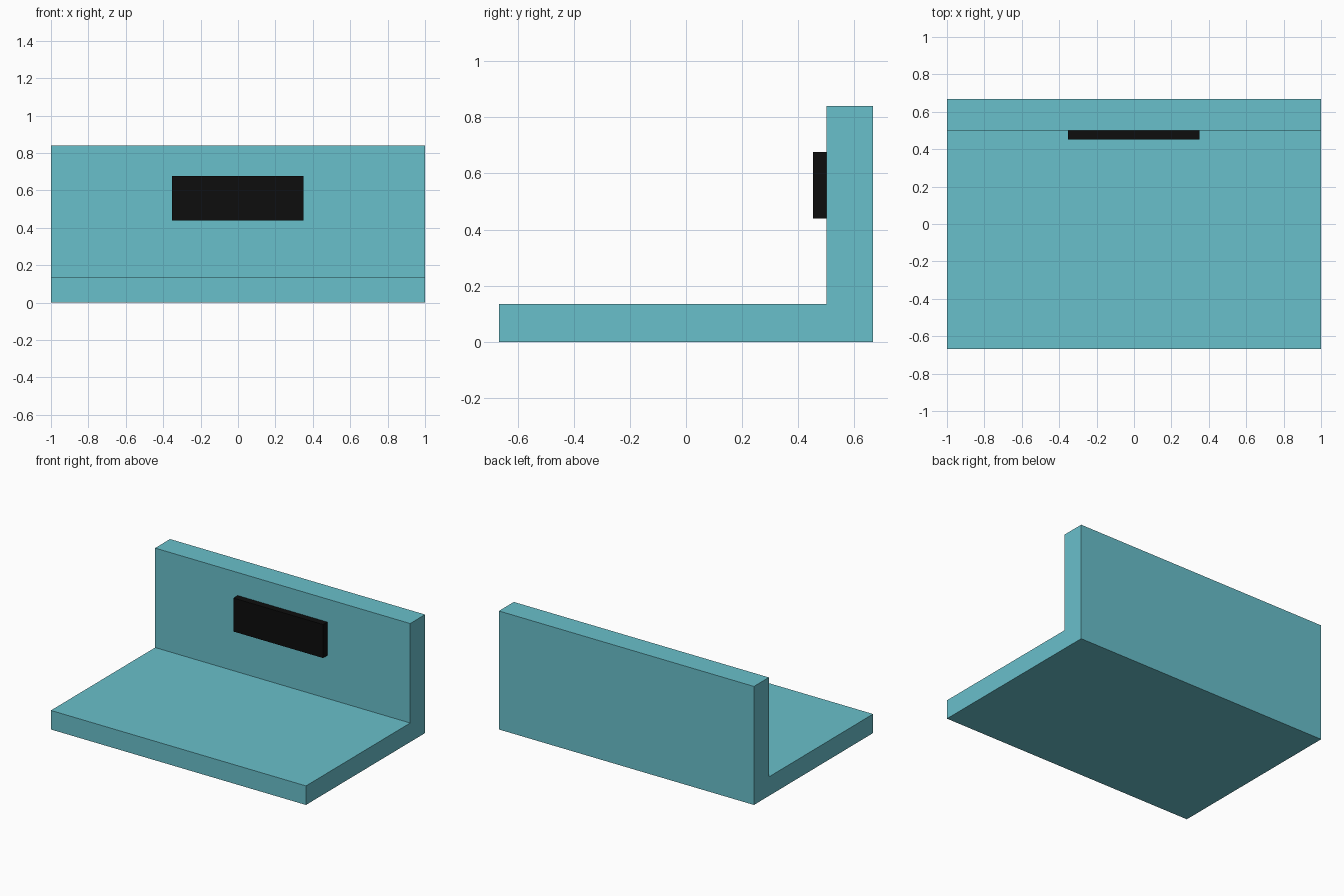
import bpy
import bmesh

if "Cube" in bpy.data.objects:
    bpy.data.objects.remove(bpy.data.objects["Cube"])


def material(name, color):
    mat = bpy.data.materials.new(name)
    mat.diffuse_color = (*color, 1.0)
    mat.use_nodes = True
    mat.node_tree.nodes["Principled BSDF"].inputs["Base Color"].default_value = mat.diffuse_color
    return mat


def extrude_along_x(name, profile, x0, x1, mat):
    """Sweep a closed (y, z) profile from x0 to x1 as a solid."""
    bm = bmesh.new()
    face = bm.faces.new([bm.verts.new((x0, y, z)) for y, z in profile])
    result = bmesh.ops.extrude_face_region(bm, geom=[face], use_keep_orig=True)
    moved = [v for v in result["geom"] if isinstance(v, bmesh.types.BMVert)]
    bmesh.ops.translate(bm, verts=moved, vec=(x1 - x0, 0, 0))
    bmesh.ops.recalc_face_normals(bm, faces=bm.faces)
    mesh = bpy.data.meshes.new(name)
    bm.to_mesh(mesh)
    bm.free()
    mesh.materials.append(mat)
    obj = bpy.data.objects.new(name, mesh)
    bpy.context.collection.objects.link(obj)
    return obj


teal = material("teal", (0.141, 0.525, 0.597))
black = material("black", (0.004, 0.004, 0.004))

# L-shaped body: flat base with an upright back wall
DEPTH, WALL_FRONT, BASE_TOP, HEIGHT = 0.667, 0.50, 0.135, 0.84
extrude_along_x("bracket_body", [
    (-DEPTH, 0), (DEPTH, 0), (DEPTH, HEIGHT),
    (WALL_FRONT, HEIGHT), (WALL_FRONT, BASE_TOP), (-DEPTH, BASE_TOP),
], -1, 1, teal)

# Raised block on the front of the wall
extrude_along_x("front_block", [
    (0.452, 0.44), (WALL_FRONT, 0.44), (WALL_FRONT, 0.677), (0.452, 0.677),
], -0.353, 0.351, black)
